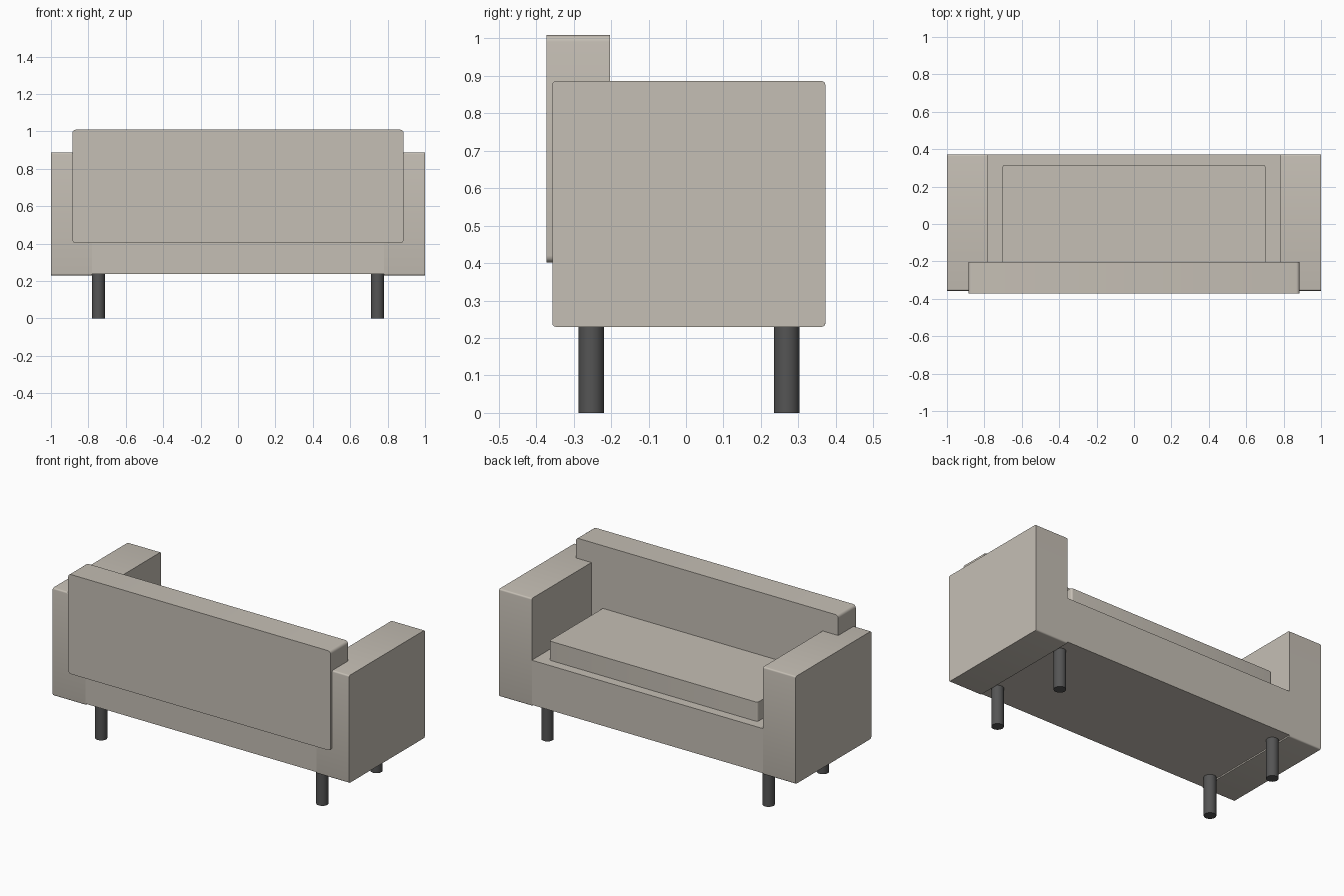
import bpy, bmesh
from mathutils import Vector

if "Cube" in bpy.data.objects:
    bpy.data.objects.remove(bpy.data.objects["Cube"])


def material(name, color):
    m = bpy.data.materials.new(name)
    m.diffuse_color = (*color, 1)
    m.use_nodes = True
    m.node_tree.nodes["Principled BSDF"].inputs["Base Color"].default_value = m.diffuse_color
    return m


fabric = material("fabric", (0.56, 0.52, 0.46))
metal = material("dark_metal", (0.09, 0.09, 0.09))


def finish(name, bm, mat):
    bmesh.ops.recalc_face_normals(bm, faces=bm.faces[:])
    mesh = bpy.data.meshes.new(name)
    bm.to_mesh(mesh)
    bm.free()
    mesh.materials.append(mat)
    ob = bpy.data.objects.new(name, mesh)
    bpy.context.collection.objects.link(ob)
    bpy.context.view_layer.objects.active = ob
    ob.select_set(True)
    bpy.ops.object.shade_smooth_by_angle(angle=0.6)
    ob.select_set(False)
    return ob


def padded_box(name, x, y, z, axis=None, radius=0.0):
    """Box between ranges; edges running along the given axis are rounded."""
    bm = bmesh.new()
    bmesh.ops.create_cube(bm, size=1)
    lo, hi = Vector((x[0], y[0], z[0])), Vector((x[1], y[1], z[1]))
    for v in bm.verts:
        v.co = Vector([(lo[i] + hi[i]) / 2 + v.co[i] * (hi[i] - lo[i]) for i in range(3)])
    if axis is not None:
        edges = [e for e in bm.edges
                 if abs(e.verts[0].co[axis] - e.verts[1].co[axis]) > 1e-4]
        bmesh.ops.bevel(bm, geom=edges, offset=radius, segments=4,
                        profile=0.5, affect='EDGES')
    return finish(name, bm, fabric)


# Seat base between the arms, slightly higher underneath than they are
padded_box("seat_base", (-0.78, 0.78), (-0.355, 0.372), (0.238, 0.51))

# Seat cushion and backrest
padded_box("seat_cushion", (-0.703, 0.703), (-0.21, 0.315), (0.505, 0.627), 2, 0.012)
padded_box("backrest", (-0.885, 0.885), (-0.372, -0.203), (0.402, 1.009), 1, 0.018)

# Arms and legs on both sides
for side, s in (("left", -1), ("right", 1)):
    padded_box(side + "_arm", sorted((0.78 * s, s)), (-0.357, 0.372),
               (0.23, 0.886), 0, 0.009)
    for place, y in (("front", -0.253), ("back", 0.269)):
        bm = bmesh.new()
        bmesh.ops.create_cone(bm, cap_ends=True, segments=32,
                              radius1=0.034, radius2=0.034, depth=0.24)
        bmesh.ops.translate(bm, verts=bm.verts[:], vec=(0.746 * s, y, 0.12))
        finish(f"{side}_{place}_leg", bm, metal)
